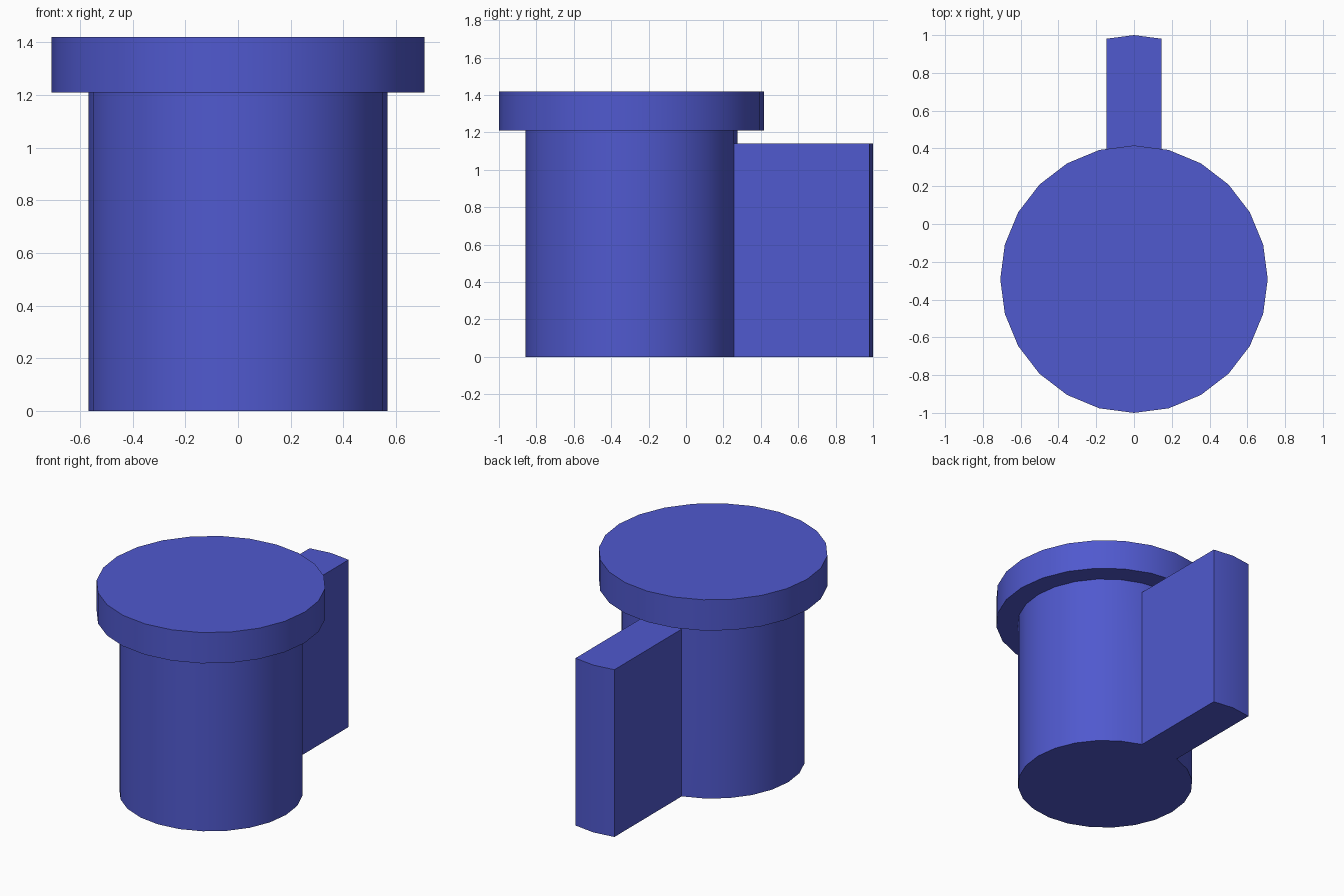
import bpy, bmesh
from math import sin, cos, tau

if "Cube" in bpy.data.objects:
    bpy.data.objects.remove(bpy.data.objects["Cube"])

SIDES = 24
CENTRE_Y = -0.292
# Stepped profile (radius, z): body wall, split at the fin top, then the wider cap
PROFILE = [(0.567, 0), (0.567, 1.14), (0.567, 1.21), (0.708, 1.21), (0.708, 1.42)]

bm = bmesh.new()

# Turned body and cap, with one vertex pointing along +y
rings = [[bm.verts.new((r * sin(tau * i / SIDES), CENTRE_Y + r * cos(tau * i / SIDES), z))
          for i in range(SIDES)] for r, z in PROFILE]
bands = [[bm.faces.new((a[i], a[(i + 1) % SIDES], b[(i + 1) % SIDES], b[i]))
          for i in range(SIDES)] for a, b in zip(rings, rings[1:])]
bm.faces.new(rings[0][::-1])
bm.faces.new(rings[-1])

# Fin: the two rear wall faces pulled straight back
rear = [bands[0][0], bands[0][-1]]
fin = bmesh.ops.extrude_face_region(bm, geom=rear)["geom"]
bmesh.ops.translate(bm, vec=(0, 0.725, 0),
                    verts=[v for v in fin if isinstance(v, bmesh.types.BMVert)])
bmesh.ops.delete(bm, geom=[f for f in rear if f.is_valid], context='FACES')
bmesh.ops.recalc_face_normals(bm, faces=bm.faces[:])

mesh = bpy.data.meshes.new("capped_post_with_fin")
bm.to_mesh(mesh)
bm.free()
post = bpy.data.objects.new("capped_post_with_fin", mesh)
bpy.context.collection.objects.link(post)

# Blue finish
blue = bpy.data.materials.new("blue")
blue.diffuse_color = (0.08, 0.10, 0.62, 1)
blue.use_nodes = True
blue.node_tree.nodes["Principled BSDF"].inputs["Base Color"].default_value = blue.diffuse_color
mesh.materials.append(blue)

bpy.context.view_layer.objects.active = post
post.select_set(True)
bpy.ops.object.shade_smooth_by_angle()
